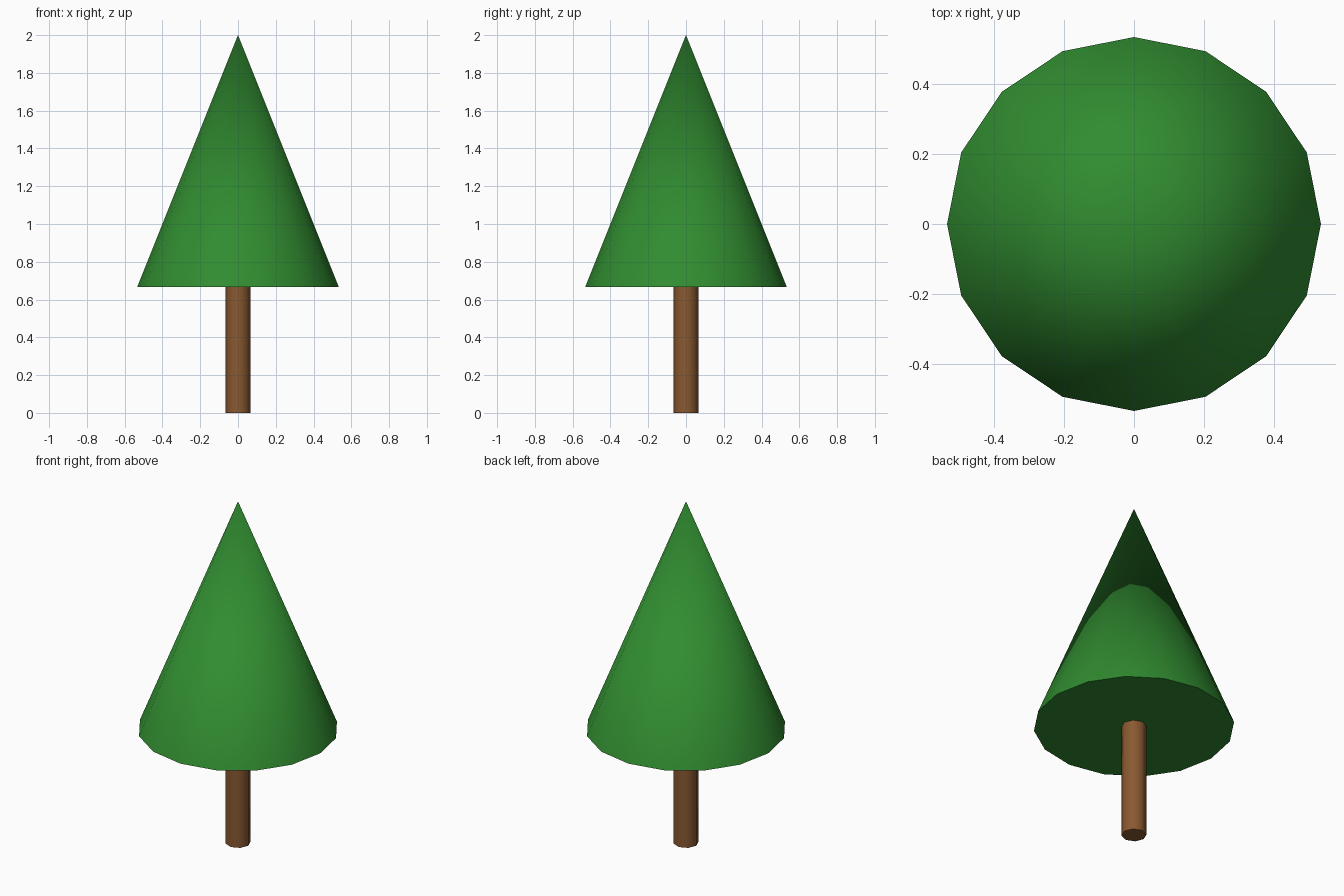
import bpy
import math

if "Cube" in bpy.data.objects:
    bpy.data.objects.remove(bpy.data.objects["Cube"])


def part(name, sides, r_bottom, r_top, z0, z1, color):
    bpy.ops.mesh.primitive_cone_add(vertices=sides, radius1=r_bottom, radius2=r_top,
                                    depth=z1 - z0, location=(0, 0, (z0 + z1) / 2))
    obj = bpy.context.object
    obj.name = name
    mat = bpy.data.materials.new(name + "_color")
    mat.diffuse_color = color
    mat.use_nodes = True
    mat.node_tree.nodes["Principled BSDF"].inputs["Base Color"].default_value = mat.diffuse_color
    obj.data.materials.append(mat)
    # smooth around the sides, sharp at the caps
    bpy.ops.object.shade_smooth_by_angle(angle=math.radians(50))
    return obj


# Trunk
part("trunk", 8, 0.0667, 0.0667, 0.0, 0.6667, (0.25, 0.10, 0.03, 1))

# Foliage cone
part("foliage", 16, 0.5333, 0.0, 0.6667, 2.0, (0.03, 0.26, 0.03, 1))
